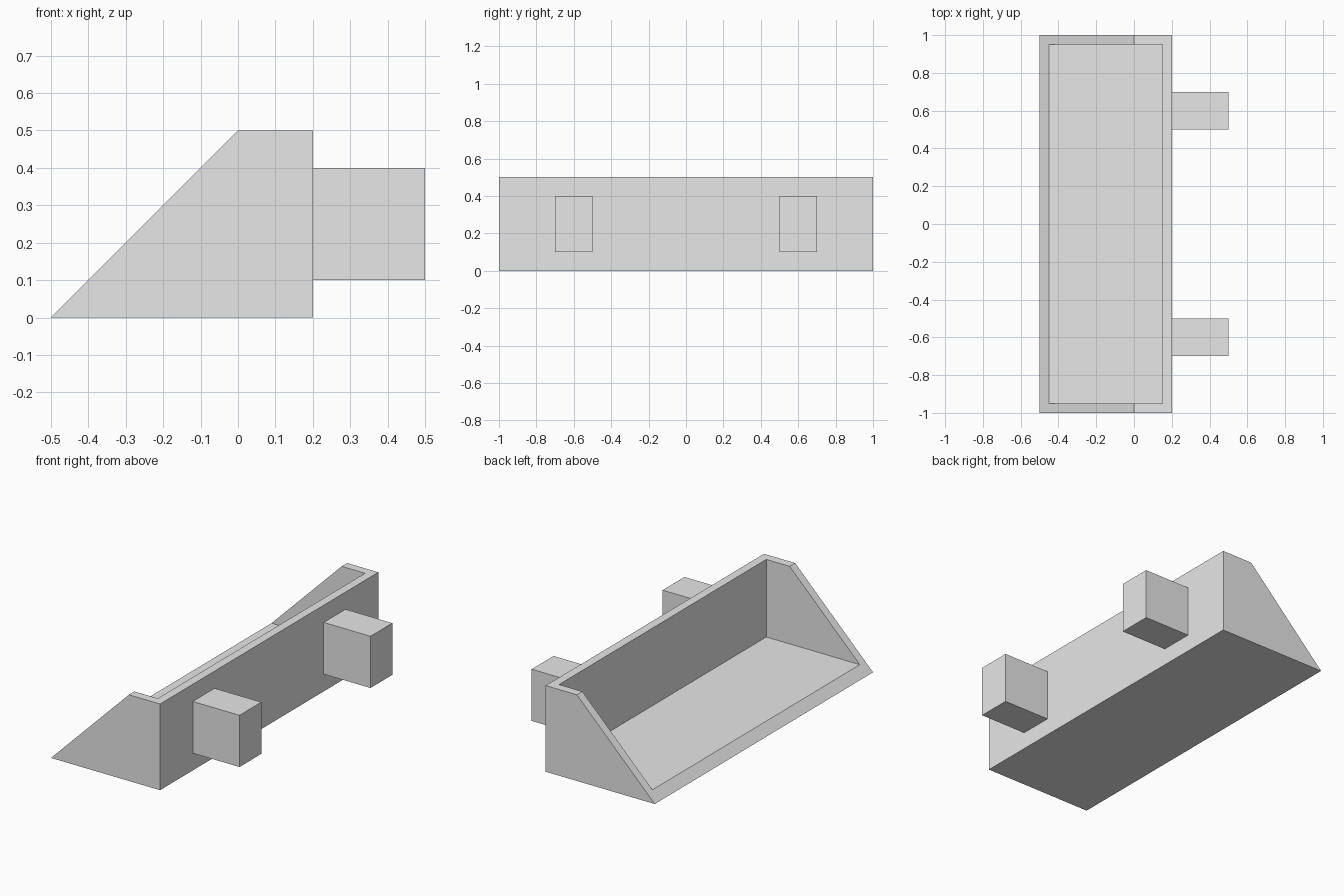
import bpy
import bmesh
from mathutils import Vector

default = bpy.data.objects.get("Cube")
if default:
    bpy.data.objects.remove(default, do_unlink=True)

# Single flat grey
GREY = (0.8, 0.8, 0.8, 1.0)
grey = bpy.data.materials.new("plain grey")
grey.use_nodes = True
grey.diffuse_color = GREY
grey.node_tree.nodes["Principled BSDF"].inputs["Base Color"].default_value = GREY


def extrude_profile(name, profile, y0, y1):
    """Extrude an x-z outline along y into a closed solid."""
    bm = bmesh.new()
    face = bm.faces.new([bm.verts.new((x, y0, z)) for x, z in profile])
    grown = bmesh.ops.extrude_face_region(bm, geom=[face])["geom"]
    verts = [v for v in grown if isinstance(v, bmesh.types.BMVert)]
    bmesh.ops.translate(bm, verts=verts, vec=Vector((0, y1 - y0, 0)))
    bmesh.ops.recalc_face_normals(bm, faces=bm.faces)
    mesh = bpy.data.meshes.new(name)
    bm.to_mesh(mesh)
    bm.free()
    mesh.materials.append(grey)
    obj = bpy.data.objects.new(name, mesh)
    bpy.context.collection.objects.link(obj)
    return obj


def rectangle(x0, x1, z0, z1):
    return [(x0, z0), (x1, z0), (x1, z1), (x0, z1)]


# Bucket: wedge-shaped body hollowed out to a thin shell
WALL = 0.05
bucket = extrude_profile("bucket", [(-0.5, 0), (0.2, 0), (0.2, 0.5), (0, 0.5)], -1, 1)
cavity = extrude_profile("cavity_cutter", rectangle(-0.7, 0.2 - WALL, WALL, 0.7),
                         -1 + WALL, 1 - WALL)
cavity.hide_render = True
cut = bucket.modifiers.new("hollow", "BOOLEAN")
cut.operation = "DIFFERENCE"
cut.solver = "EXACT"
cut.object = cavity

# Bake the cut, then drop the cutter
depsgraph = bpy.context.evaluated_depsgraph_get()
hollowed = bpy.data.meshes.new_from_object(bucket.evaluated_get(depsgraph))
bucket.modifiers.clear()
bucket.data = hollowed
bpy.data.objects.remove(cavity, do_unlink=True)

# Mounting lugs on the back wall
for side, y in (("right", -0.6), ("left", 0.6)):
    extrude_profile(f"mounting_lug_{side}", rectangle(0.2, 0.5, 0.1, 0.4), y - 0.1, y + 0.1)
